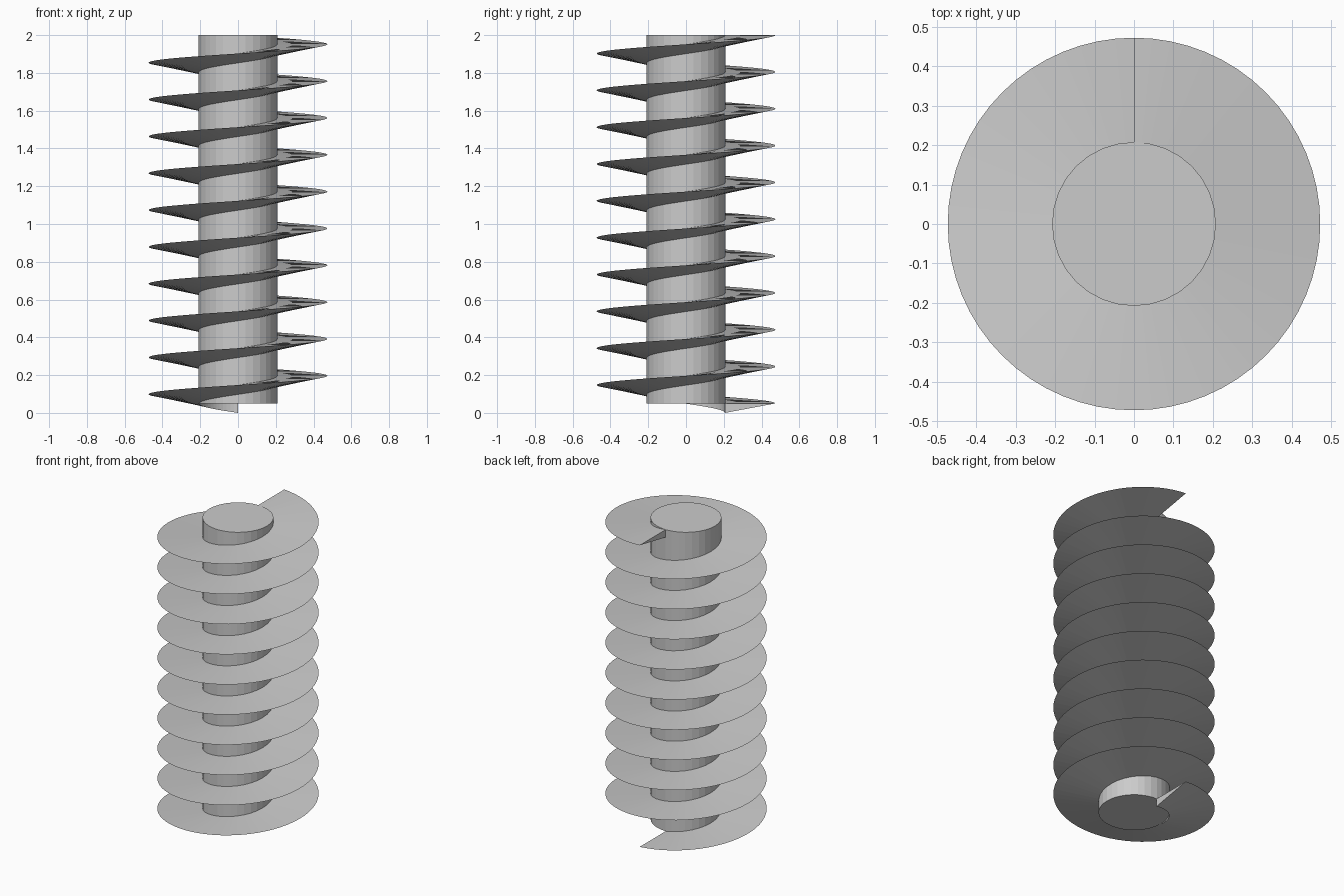
import bpy, bmesh
from math import pi, sin, cos

if "Cube" in bpy.data.objects:
    bpy.data.objects.remove(bpy.data.objects["Cube"])

CORE_R, TIP_R = 0.208, 0.473
BASE, TOP, TURNS, STEPS = 0.05, 2.0, 10, 64


def add_object(name, bm):
    bmesh.ops.recalc_face_normals(bm, faces=bm.faces)
    mesh = bpy.data.meshes.new(name)
    bm.to_mesh(mesh)
    bm.free()
    obj = bpy.data.objects.new(name, mesh)
    bpy.context.collection.objects.link(obj)
    return obj


# Central shaft
bm = bmesh.new()
bmesh.ops.create_cone(bm, cap_ends=True, segments=32, radius1=CORE_R,
                      radius2=CORE_R, depth=TOP - BASE)
bmesh.ops.translate(bm, verts=bm.verts, vec=(0, 0, (TOP + BASE) / 2))
add_object("shaft", bm)

# Helical blade: flat-topped triangular section, thick at the root
section = [(CORE_R - 0.002, 0.0), (TIP_R, 0.0), (CORE_R - 0.002, -0.05)]
bm = bmesh.new()
rings = []
for i in range(TURNS * STEPS + 1):
    a = pi / 2 + 2 * pi * i / STEPS
    z = BASE + (TOP - BASE) * i / (TURNS * STEPS)
    rings.append([bm.verts.new((r * cos(a), r * sin(a), z + dz))
                  for r, dz in section])
for lower, upper in zip(rings, rings[1:]):
    for j in range(3):
        k = (j + 1) % 3
        bm.faces.new((lower[j], lower[k], upper[k], upper[j]))

# Blade end caps
bm.faces.new(rings[0][::-1])
bm.faces.new(rings[-1])
add_object("screw_blade", bm)
